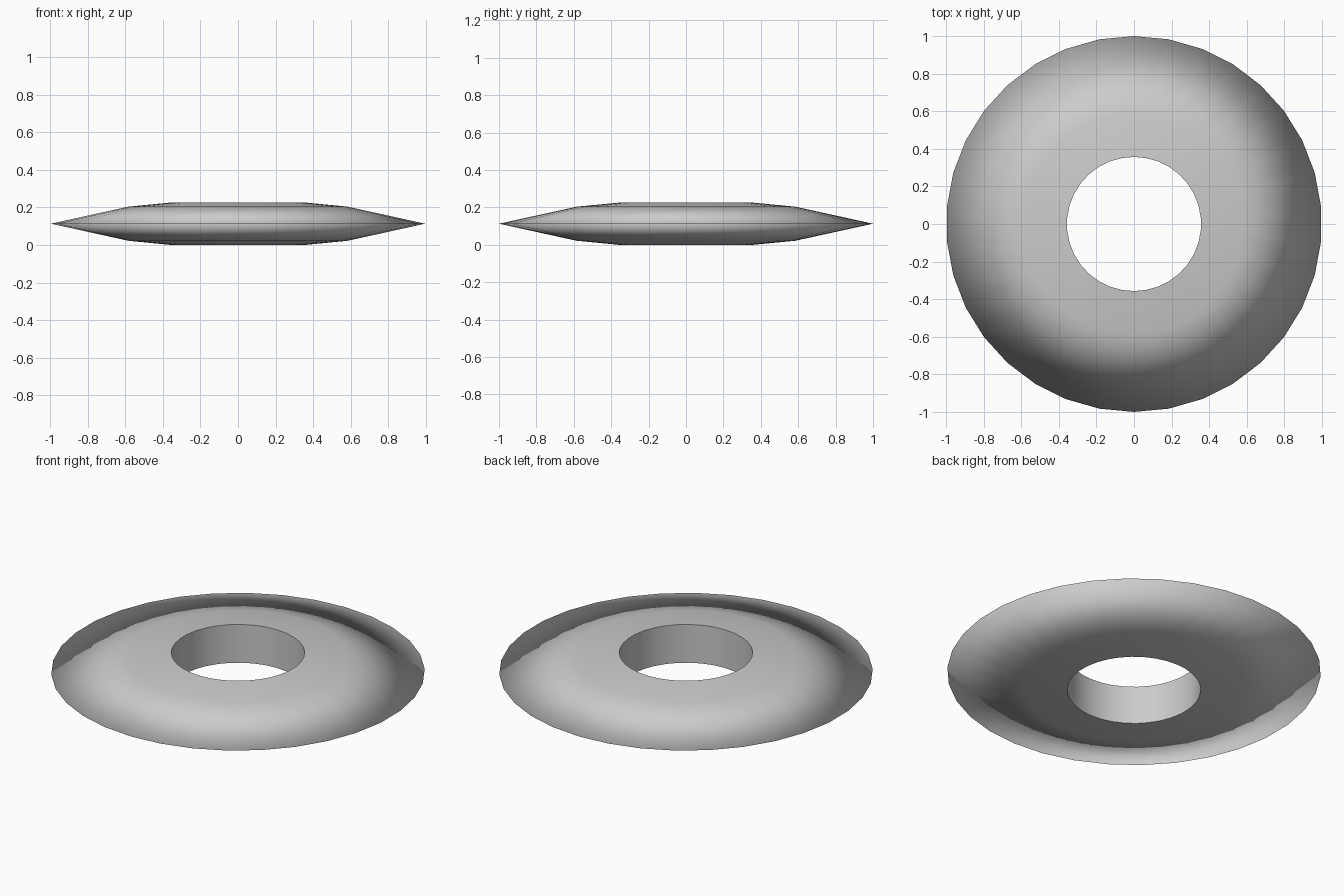
import bpy, bmesh, math

if "Cube" in bpy.data.objects:
    bpy.data.objects.remove(bpy.data.objects["Cube"])

SIDES = 34
# Ring cross-section (radius, z): hole wall, shoulders, knife-thin rim
profile = [(0.357, 0.0), (0.585, 0.022), (1.0, 0.113), (0.585, 0.204), (0.357, 0.226)]

bm = bmesh.new()
rings = []
for i in range(SIDES):
    a = math.pi / 2 + 2 * math.pi * i / SIDES
    rings.append([bm.verts.new((r * math.cos(a), r * math.sin(a), z)) for r, z in profile])

n = len(profile)
for i in range(SIDES):
    p, q = rings[i], rings[(i + 1) % SIDES]
    for j in range(n):
        k = (j + 1) % n
        bm.faces.new((p[j], q[j], q[k], p[k])).smooth = True
    # Hard edges only around the hole; the rim is shaded smooth
    for j in (0, n - 1):
        bm.edges.get((p[j], q[j])).smooth = False
bmesh.ops.recalc_face_normals(bm, faces=bm.faces)

mesh = bpy.data.meshes.new("bevelled_ring")
bm.to_mesh(mesh)
bm.free()
ring = bpy.data.objects.new("bevelled_ring", mesh)
bpy.context.collection.objects.link(ring)
